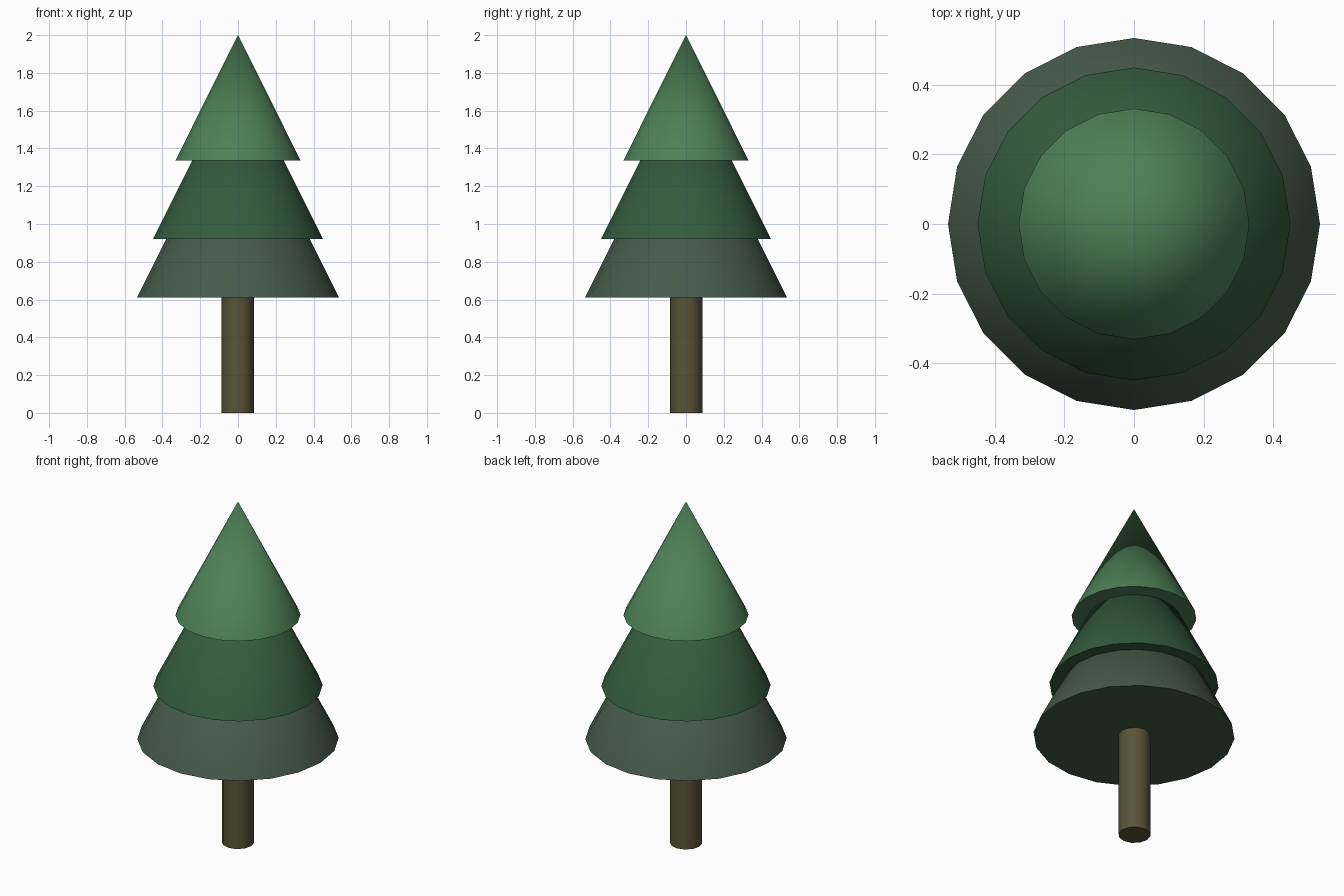
import bpy, math

if "Cube" in bpy.data.objects:
    bpy.data.objects.remove(bpy.data.objects["Cube"])


def material(name, rgb):
    """Flat material from 0-255 sRGB values, converted to linear."""
    m = bpy.data.materials.new(name)
    lin = [((c / 255 + 0.055) / 1.055) ** 2.4 for c in rgb]
    m.diffuse_color = (*lin, 1.0)
    m.use_nodes = True
    m.node_tree.nodes["Principled BSDF"].inputs["Base Color"].default_value = m.diffuse_color
    return m


def cone(name, sides, r_bottom, r_top, z0, z1, mat, centre=(0, 0), turn=0.0):
    """Upright closed cone or cylinder between two heights."""
    bpy.ops.mesh.primitive_cone_add(
        vertices=sides, radius1=r_bottom, radius2=r_top, depth=z1 - z0,
        location=(centre[0], centre[1], (z0 + z1) / 2), rotation=(0, 0, turn))
    ob = bpy.context.object
    ob.name = name
    ob.data.materials.append(mat)
    bpy.ops.object.shade_smooth_by_angle(angle=math.radians(40))
    return ob


# trunk
cone("trunk", 12, 0.086, 0.086, 0.0, 0.63,
     material("bark_brown", (90, 83, 56)), (-0.002, 0.002))

# three overlapping foliage tiers, bottom to top
tiers = [
    ("lower_foliage", 0.535, 0.61, 1.68, "grey_green", (70, 90, 76)),
    ("middle_foliage", 0.45, 0.92, 1.82, "dark_green", (52, 92, 60)),
    ("upper_foliage", 0.332, 1.335, 2.0, "light_green", (78, 129, 87)),
]
for name, radius, z0, z1, colour, rgb in tiers:
    cone(name, 20, radius, 0.0, z0, z1, material(colour, rgb))
